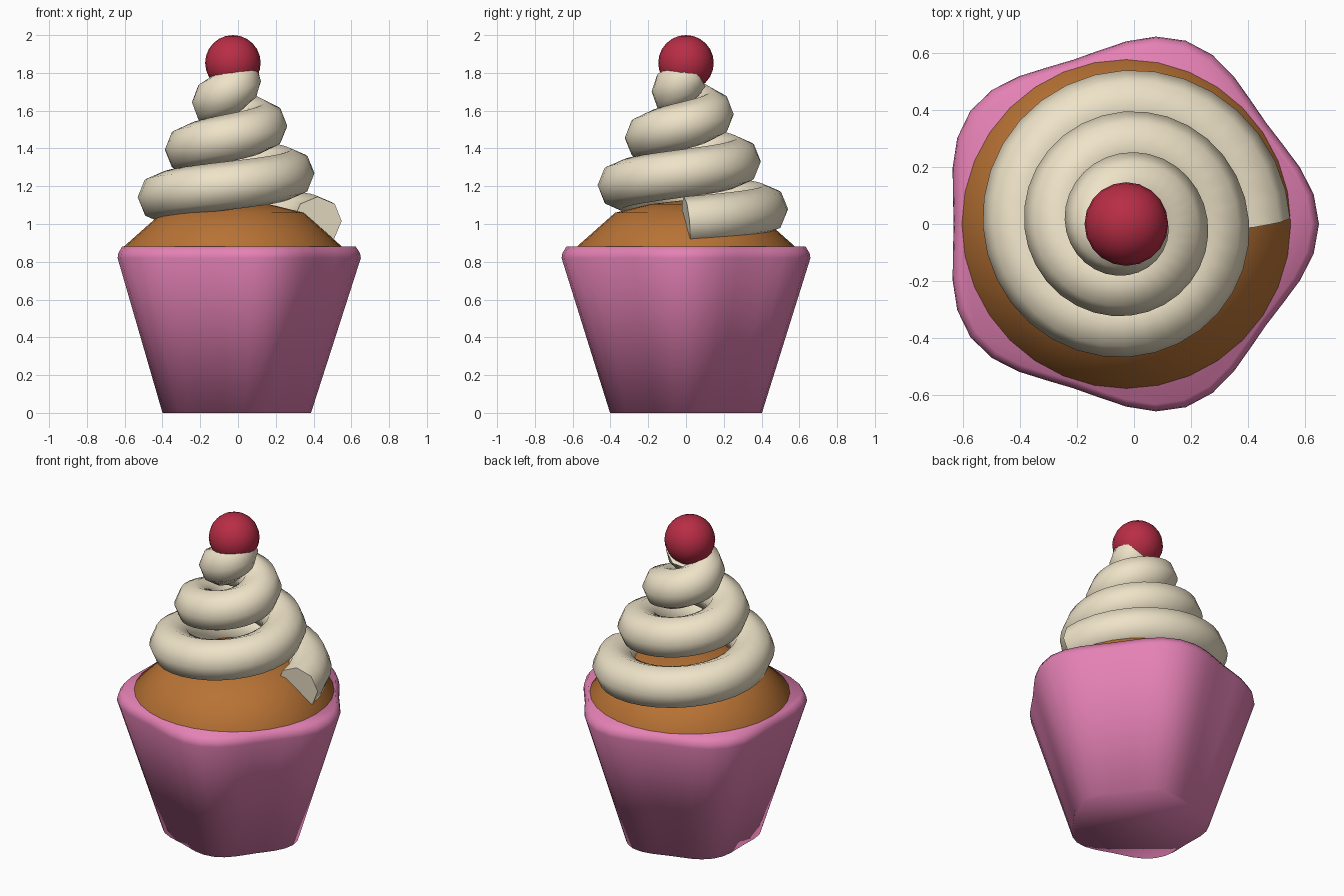
import bpy, bmesh
from math import sin, cos, pi, tau

if "Cube" in bpy.data.objects:
    bpy.data.objects.remove(bpy.data.objects["Cube"])

CX = -0.027  # common axis of all round parts


def material(name, rgb):
    m = bpy.data.materials.new(name)
    m.diffuse_color = (*rgb, 1)
    m.use_nodes = True
    m.node_tree.nodes["Principled BSDF"].inputs["Base Color"].default_value = m.diffuse_color
    return m


def lathe(name, profile, n, mat, wave=lambda a: 1.0):
    """Capped surface of revolution; wave(angle) scales the radius."""
    bm = bmesh.new()
    rings = []
    for r, z in profile:
        rings.append([bm.verts.new((CX + r * wave(tau * i / n) * cos(tau * i / n),
                                    r * wave(tau * i / n) * sin(tau * i / n), z))
                      for i in range(n)])
    for a, b in zip(rings, rings[1:]):
        for i in range(n):
            j = (i + 1) % n
            bm.faces.new((a[i], a[j], b[j], b[i]))
    bm.faces.new(rings[0][::-1])
    bm.faces.new(rings[-1])
    for f in bm.faces:
        f.smooth = True
    me = bpy.data.meshes.new(name)
    bm.to_mesh(me)
    bm.free()
    me.materials.append(mat)
    ob = bpy.data.objects.new(name, me)
    bpy.context.collection.objects.link(ob)
    return ob


pink = material("pink_paper", (0.78, 0.22, 0.46))
brown = material("sponge", (0.48, 0.17, 0.035))
cream = material("cream", (0.86, 0.77, 0.58))
red = material("cherry_red", (0.48, 0.026, 0.06))

# Five-lobed paper wrapper
lathe("wrapper", [(0.392, 0), (0.642, 0.82), (0.638, 0.845), (0.617, 0.88)], 40, pink,
      lambda a: 1 + 0.055 * cos(5 * a))

# Sponge dome
lathe("cake_top", [(0.578, 0.85), (0.578, 0.88), (0.375, 1.06), (0.19, 1.105), (0.02, 1.125)],
      32, brown)

# Piped frosting: octagonal tube swept along a rising, tightening spiral
turns, steps = 3, 96
curve = bpy.data.curves.new("frosting", 'CURVE')
curve.dimensions = '3D'
curve.twist_mode = 'Z_UP'
curve.bevel_depth = 0.13
curve.bevel_resolution = 2
curve.use_fill_caps = True
path = curve.splines.new('POLY')
path.points.add(steps)
for i, p in enumerate(path.points):
    t = i / steps
    a = tau * turns * t
    r = 0.447 - 0.425 * t
    p.co = (CX + r * cos(a), r * sin(a), 1.015 + 0.765 * t, 1)
    p.radius = 1 - 0.08 * t
curve.materials.append(cream)
frosting = bpy.data.objects.new("frosting", curve)
bpy.context.collection.objects.link(frosting)
bpy.context.view_layer.objects.active = frosting
frosting.select_set(True)
bpy.ops.object.convert(target='MESH')
bpy.ops.object.shade_smooth_by_angle(angle=pi / 3)

# Cherry
bpy.ops.mesh.primitive_uv_sphere_add(segments=20, ring_count=12, radius=0.147,
                                     location=(CX, 0, 1.853))
cherry = bpy.context.object
cherry.name = "cherry"
cherry.data.materials.append(red)
bpy.ops.object.shade_smooth()
